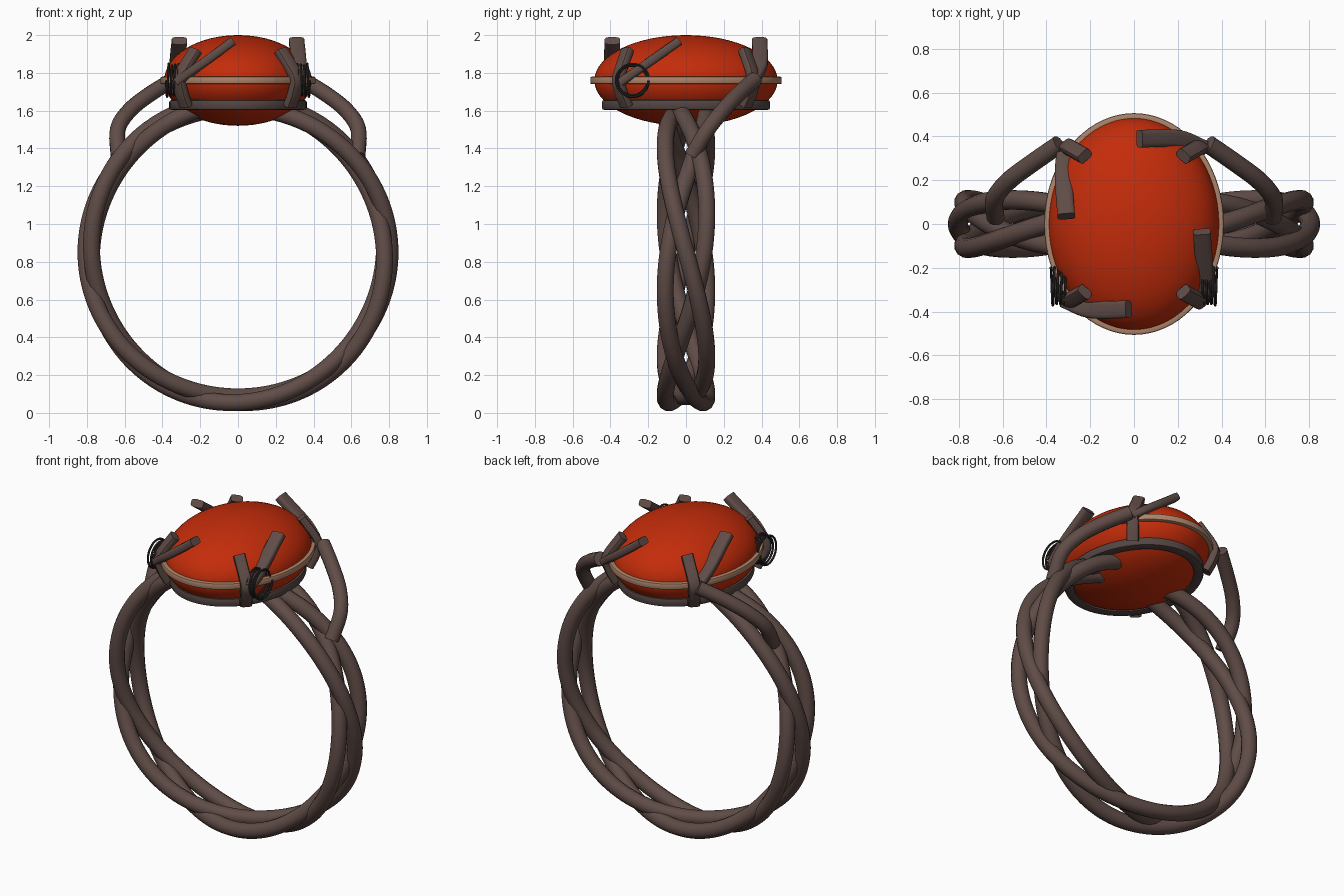
import bpy, bmesh, math
from mathutils import Vector

if "Cube" in bpy.data.objects:
    bpy.data.objects.remove(bpy.data.objects["Cube"])

PI2 = 2 * math.pi


def material(name, rgb):
    m = bpy.data.materials.new(name)
    m.diffuse_color = (*rgb, 1)
    m.use_nodes = True
    m.node_tree.nodes["Principled BSDF"].inputs["Base Color"].default_value = m.diffuse_color
    return m


BROWN = material("brown metal", (0.115, 0.072, 0.062))
DARK = material("dark seat metal", (0.085, 0.060, 0.056))
TAN = material("tan band", (0.42, 0.23, 0.14))
ORANGE = material("orange stone", (0.55, 0.025, 0.003))
BLACK = material("black wire", (0.035, 0.031, 0.030))


def smooth_path(ctrl, steps=6):
    """Catmull-Rom curve through a few control points."""
    p = [Vector(c) for c in ctrl]
    p = [2 * p[0] - p[1]] + p + [2 * p[-1] - p[-2]]
    out = []
    for i in range(1, len(p) - 2):
        a, b, c, d = p[i - 1:i + 3]
        for s in range(steps):
            t = s / steps
            out.append(0.5 * (2 * b + (c - a) * t + (2 * a - 5 * b + 4 * c - d) * t * t
                              + (3 * b - a - 3 * c + d) * t ** 3))
    return out + [p[-2]]


def sweep(name, pts, refs, half_w, half_t, mat, sides=12, power=1.0, closed=False):
    """Sweep a rounded section along pts; refs point along the thickness."""
    bm = bmesh.new()
    n = len(pts)
    rings = []
    for i, p in enumerate(pts):
        a = pts[(i - 1) % n] if closed else pts[max(i - 1, 0)]
        b = pts[(i + 1) % n] if closed else pts[min(i + 1, n - 1)]
        t = (b - a).normalized()
        side = t.cross(Vector(refs[i])).normalized()
        nor = side.cross(t)
        ring = []
        for k in range(sides):
            u = PI2 * (k + 0.5) / sides
            c, s = math.cos(u), math.sin(u)
            c = math.copysign(abs(c) ** power, c)
            s = math.copysign(abs(s) ** power, s)
            ring.append(bm.verts.new(p + side * c * half_w + nor * s * half_t))
        rings.append(ring)
    for i in range(n if closed else n - 1):
        r, q = rings[i], rings[(i + 1) % n]
        for k in range(sides):
            j = (k + 1) % sides
            bm.faces.new((r[k], r[j], q[j], q[k]))
    if not closed:
        bm.faces.new(rings[0][::-1])
        bm.faces.new(rings[-1])
    bmesh.ops.recalc_face_normals(bm, faces=bm.faces)
    me = bpy.data.meshes.new(name)
    bm.to_mesh(me)
    bm.free()
    ob = bpy.data.objects.new(name, me)
    bpy.context.collection.objects.link(ob)
    me.materials.append(mat)
    shade(ob)
    return ob


def shade(ob):
    bpy.ops.object.select_all(action='DESELECT')
    ob.select_set(True)
    bpy.context.view_layer.objects.active = ob
    bpy.ops.object.shade_smooth_by_angle(angle=math.radians(40))


def ellipse(rx, ry, z, n=72):
    return [Vector((rx * math.cos(PI2 * i / n), ry * math.sin(PI2 * i / n), z)) for i in range(n)]


# twisted band: three strands winding twice round each other
N = 144
for k in range(3):
    pts, refs = [], []
    for i in range(N):
        a = PI2 * i / N
        ph = 2 * a + PI2 * k / 3
        d = Vector((math.cos(a), 0, math.sin(a)))
        pts.append(d * (0.785 + 0.020 * math.cos(ph)) + Vector((0, -0.110 * math.sin(ph), 0.85)))
        refs.append(d)
    sweep(f"band_strand_{k + 1}", pts, refs, 0.046, 0.046, BROWN, closed=True)

# oval stone
bpy.ops.mesh.primitive_uv_sphere_add(segments=64, ring_count=32, radius=1, location=(0, 0, 1.76))
stone = bpy.context.object
stone.name = "stone"
stone.scale = (0.39, 0.485, 0.24)
bpy.ops.object.transform_apply(location=False, rotation=False, scale=True)
stone.data.materials.append(ORANGE)
shade(stone)

# tan girdle and lower seat ring
UP = (0, 0, 1)
sweep("girdle_band", ellipse(0.392, 0.488, 1.76), [UP] * 72, 0.019, 0.020, TAN, power=0.4, closed=True)
sweep("seat_ring", ellipse(0.335, 0.415, 1.63), [UP] * 72, 0.030, 0.026, DARK, power=0.4, closed=True)

# corner prongs
for sx, sy, tag in ((-1, -1, "front_left"), (1, -1, "front_right"),
                    (-1, 1, "back_left"), (1, 1, "back_right")):
    path = smooth_path([(0.275 * sx, 0.315 * sy, 1.625), (0.30 * sx, 0.345 * sy, 1.70),
                        (0.305 * sx, 0.355 * sy, 1.78), (0.225 * sx, 0.31 * sy, 1.92)])
    sweep("prong_" + tag, path, [(0.65 * sx, 0.75 * sy, 0.12)] * len(path),
          0.036, 0.024, BROWN, power=0.5)

# claws turning around the stone, one from each corner
for s, tag in ((-1, "front"), (1, "back")):
    path = smooth_path([(0.315 * s, 0.345 * s, 1.75), (0.20 * s, 0.390 * s, 1.84),
                        (0.025 * s, 0.390 * s, 1.97)])
    sweep(f"claw_{tag}_across", path, [UP] * len(path), 0.041, 0.024, BROWN, power=0.5)
    path = smooth_path([(-0.312 * s, 0.345 * s, 1.75), (-0.322 * s, 0.22 * s, 1.84),
                        (-0.31 * s, 0.035 * s, 1.97)])
    sweep(f"claw_{tag}_along", path, [UP] * len(path), 0.041, 0.024, BROWN, power=0.5)

for s, tag in ((-1, "left"), (1, "right")):
    # shoulder wire from the band to the back corner
    path = smooth_path([(0.34 * s, 0.365, 1.765), (0.47 * s, 0.275, 1.685), (0.575 * s, 0.195, 1.60),
                        (0.637 * s, 0.115, 1.50), (0.633 * s, 0.03, 1.36)])
    sweep("shoulder_wire_" + tag, path, [(0.5 * s, -0.7, 0.75)] * len(path), 0.042, 0.042, BROWN)
    # thin wire coil at the front corner
    turns, per = 4, 28
    path = []
    for i in range(turns * per + 1):
        a = PI2 * i / per
        r = 0.083 + 0.005 * math.sin(a * 0.37)
        path.append(Vector((s * (0.310 + 0.07 * i / (turns * per)),
                            -0.283 + r * math.cos(a), 1.76 + r * math.sin(a))))
    sweep("wire_coil_" + tag, path, [(1, 0, 0)] * len(path), 0.0065, 0.0065, BLACK, sides=8)
